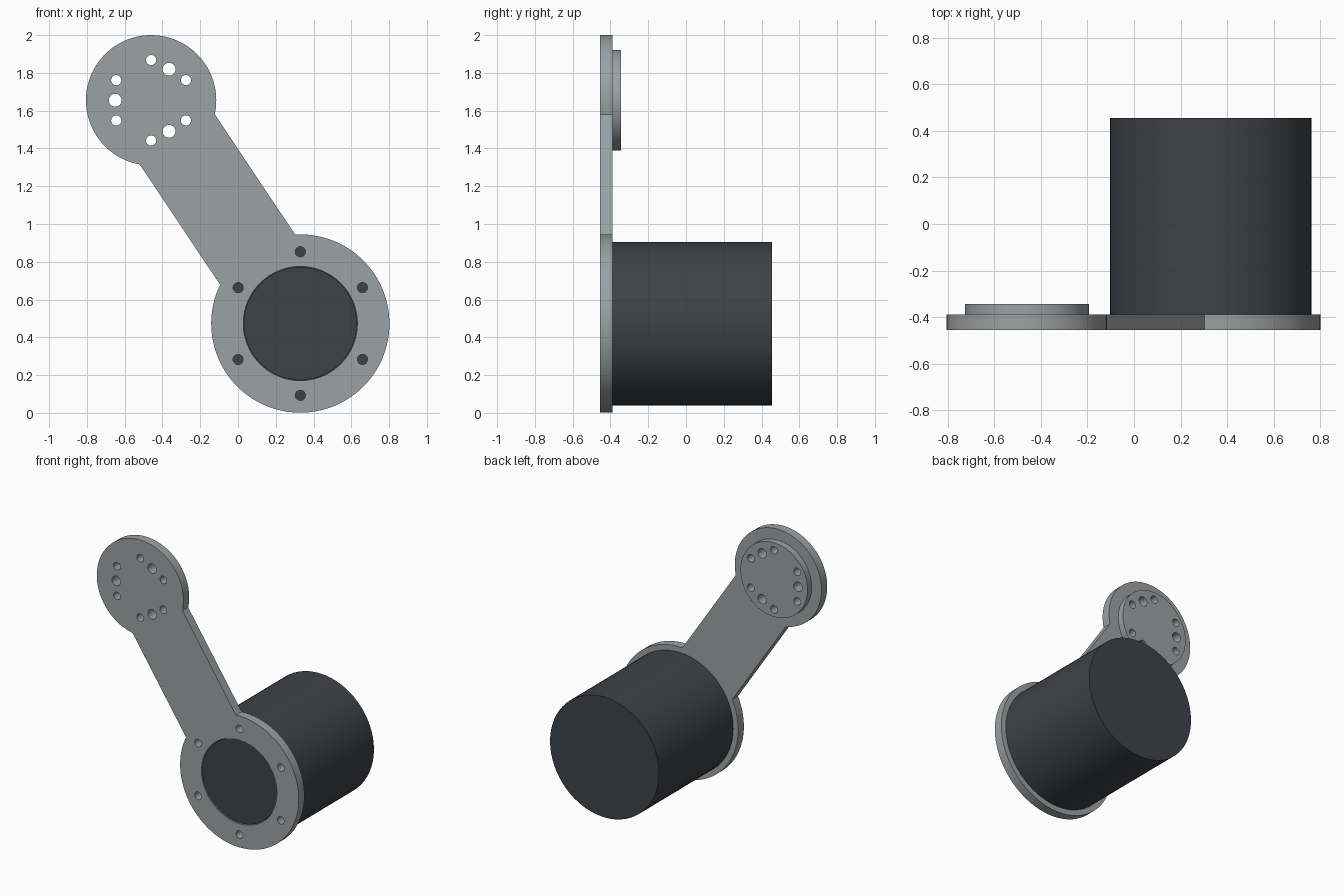
import bpy, bmesh
from math import sin, cos, pi, radians, asin, atan2
from mathutils import Vector

cube = bpy.data.objects.get("Cube")
if cube:
    bpy.data.objects.remove(cube, do_unlink=True)


def material(name, rgb):
    m = bpy.data.materials.new(name)
    m.use_nodes = True
    m.diffuse_color = (*rgb, 1)
    m.node_tree.nodes["Principled BSDF"].inputs["Base Color"].default_value = (*rgb, 1)
    return m


GREY = material("plain grey metal", (0.33, 0.36, 0.37))
DARK = material("dark motor casing", (0.048, 0.054, 0.064))

# Joint centres as (x, z), and radii
LOW, LOW_R = Vector((0.33, 0.473)), 0.472
TOP, TOP_R = Vector((-0.46, 1.655)), 0.345
ARM_HALF = 0.239
FRONT, BACK = -0.455, -0.39


def arc(centre, r, start, end, n):
    return [centre + r * Vector((cos(a), sin(a)))
            for a in (start + (end - start) * i / n for i in range(n + 1))]


def circle(centre, r, n=64):
    return arc(centre, r, 0, 2 * pi, n)[:-1]


def ring(centre, spread, r, count, first):
    """Outlines of round holes spaced evenly about a centre."""
    return [circle(centre + spread * Vector((cos(a), sin(a))), r, 24)
            for a in (radians(first) + 2 * pi * i / count for i in range(count))]


def plate(name, loops, y0, y1, mat):
    """Extrude filled outlines (the first is the rim, the rest holes) along y."""
    curve = bpy.data.curves.new(name + "_outline", "CURVE")
    curve.dimensions, curve.fill_mode = "2D", "BOTH"
    curve.extrude = (y1 - y0) / 2
    for pts in loops:
        s = curve.splines.new("POLY")
        s.points.add(len(pts) - 1)
        for p, q in zip(s.points, pts):
            p.co = (q.x, q.y, 0, 1)
        s.use_cyclic_u = True
    helper = bpy.data.objects.new(name + "_outline", curve)
    bpy.context.collection.objects.link(helper)
    graph = bpy.context.evaluated_depsgraph_get()
    mesh = bpy.data.meshes.new_from_object(helper.evaluated_get(graph))
    bpy.data.objects.remove(helper, do_unlink=True)

    # Stand the outline upright and tidy the shell
    bm = bmesh.new()
    bm.from_mesh(mesh)
    for v in bm.verts:
        v.co = (v.co.x, (y0 + y1) / 2 + v.co.z, v.co.y)
    bmesh.ops.remove_doubles(bm, verts=bm.verts, dist=0.0001)
    bmesh.ops.recalc_face_normals(bm, faces=bm.faces)
    bm.to_mesh(mesh)
    bm.free()
    mesh.name = name
    mesh.materials.clear()
    mesh.materials.append(mat)
    ob = bpy.data.objects.new(name, mesh)
    bpy.context.collection.objects.link(ob)
    bpy.ops.object.select_all(action="DESELECT")
    ob.select_set(True)
    bpy.context.view_layer.objects.active = ob
    bpy.ops.object.shade_smooth_by_angle(angle=radians(30))
    return ob


# Link arm: two discs joined by a straight bar, in one outline
axis = TOP - LOW
up = atan2(axis.y, axis.x)
a, b = asin(ARM_HALF / LOW_R), asin(ARM_HALF / TOP_R)
rim = (arc(LOW, LOW_R, up + a, up + 2 * pi - a, 72)
       + arc(TOP, TOP_R, up - pi + b, up + pi - b, 64))
top_holes = ring(TOP, 0.213, 0.027, 6, 30) + ring(TOP, 0.19, 0.034, 3, 60)
low_holes = ring(LOW, 0.38, 0.027, 6, 30)
plate("link_arm", [rim, circle(LOW, 0.302)] + low_holes + top_holes, FRONT, BACK, GREY)

# Raised disc behind the upper joint, drilled with the same holes
plate("joint_disc", [circle(TOP, 0.267)] + top_holes, BACK, -0.343, GREY)

# Motor body, with its round nose set in the arm's opening
plate("motor_body", [circle(LOW, 0.433)], BACK, 0.455, DARK)
plate("motor_nose", [circle(LOW, 0.299)], FRONT + 0.006, BACK, DARK)
